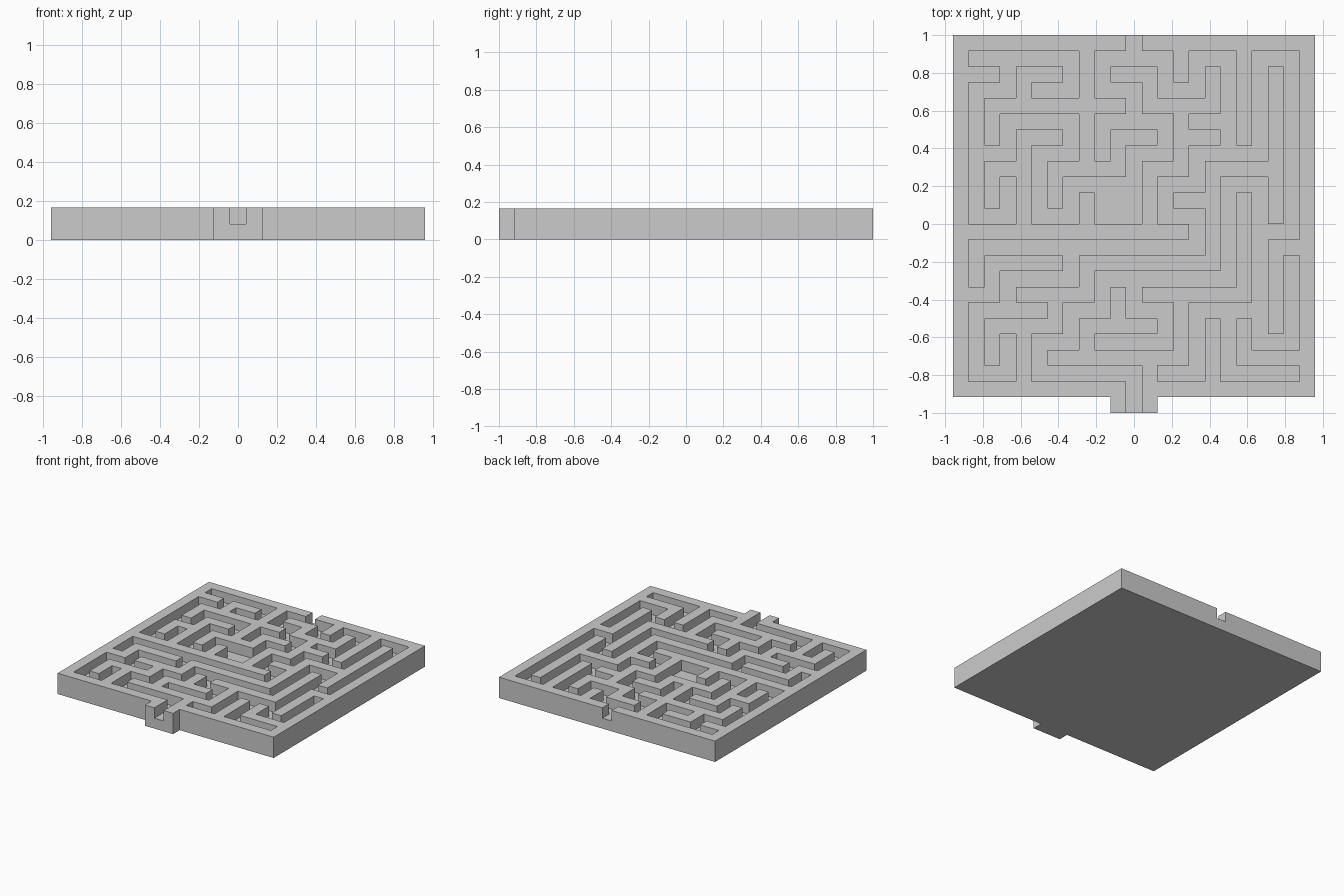
import bpy, bmesh, math
from mathutils import Vector

if "Cube" in bpy.data.objects:
    bpy.data.objects.remove(bpy.data.objects["Cube"])

U = 2 / 24            # one grid square
N = 23                # squares per side

# Wall bars: row -> column spans, column -> row spans (rows count from the back)
ROWS = {0: "0-10 12-22", 2: "1-2 4-6 10-12", 4: "2-10 12-16",
        6: "4-6 10-12 14-16", 8: "2-4 6-10 12-14 16-20", 10: "14-16",
        12: "0-14", 13: "20-22", 14: "2-6 8-16", 16: "0-2 4-8 12-18",
        18: "2-6 8-12", 20: "6-14 18-22", 22: "0-10 12-22"}
COLS = {0: "0-22", 2: "4-6 8-10 14-16 18-20", 4: "2-4 6-12 18-22",
        6: "8-10 16-18", 8: "0-8 10-12 14-16 18-20", 10: "6-8 16-18 22-23",
        12: "2-4 8-12 20-23", 14: "0-2 4-8 16-20", 16: "2-4 8-14 18-22",
        18: "0-6 10-16 18-20", 20: "2-11 13-18", 22: "0-22"}


def spans(text):
    for part in text.split():
        a, b = map(int, part.split("-"))
        yield from range(a, b + 1)


# Floor slab squares, plus the small spout at the front
solid = {(c, r, 0) for c in range(N) for r in range(N)}
solid |= {(c, N, 0) for c in (10, 11, 12)}
# Raised wall squares
solid |= {(c, r, 1) for r, t in ROWS.items() for c in spans(t)}
solid |= {(c, r, 1) for c, t in COLS.items() for r in spans(t)}

# Skin of the solid: one quad wherever a square meets open air
bm = bmesh.new()
verts = {}


def vert(p):
    if p not in verts:
        verts[p] = bm.verts.new(((p[0] - N / 2) * U, 1 - p[1] * U, p[2] * U))
    return verts[p]


for cell in sorted(solid):
    for axis in range(3):
        for side in (0, 1):
            near = list(cell)
            near[axis] += 2 * side - 1
            if tuple(near) in solid:
                continue
            a, b = [k for k in range(3) if k != axis]
            quad = []
            for da, db in ((0, 0), (1, 0), (1, 1), (0, 1)):
                p = list(cell)
                p[axis] += side
                p[a] += da
                p[b] += db
                quad.append(vert(tuple(p)))
            bm.faces.new(quad)

bmesh.ops.recalc_face_normals(bm, faces=bm.faces)
# Merge the flat areas into single faces
bmesh.ops.dissolve_limit(bm, angle_limit=math.radians(1),
                         verts=bm.verts, edges=bm.edges)

mesh = bpy.data.meshes.new("maze_board")
bm.to_mesh(mesh)
bm.free()
board = bpy.data.objects.new("maze_board", mesh)
bpy.context.collection.objects.link(board)
